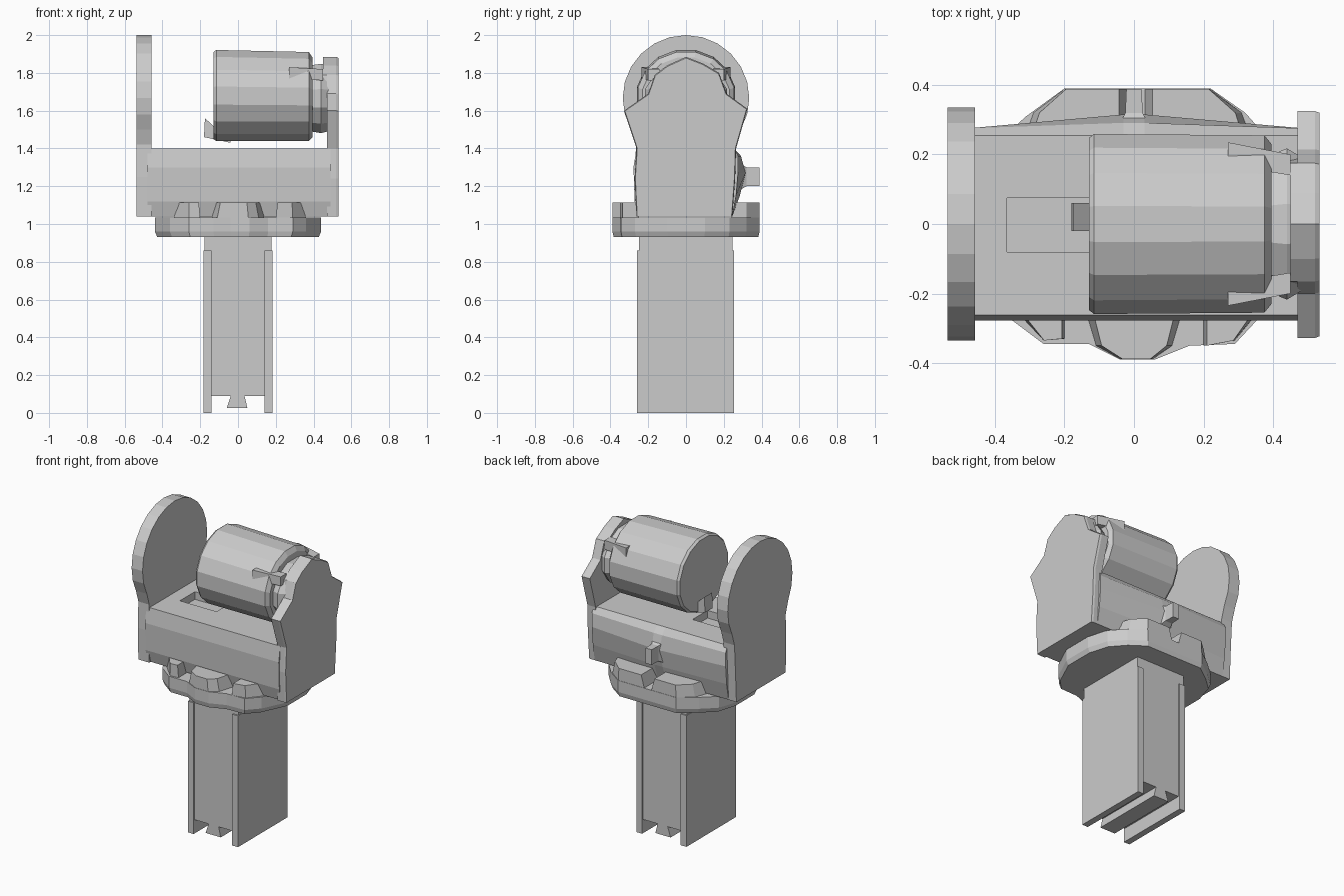
import bpy, bmesh
from math import sin, cos, pi, radians

if "Cube" in bpy.data.objects:
    bpy.data.objects.remove(bpy.data.objects["Cube"])


def finish(name, bm):
    bmesh.ops.recalc_face_normals(bm, faces=bm.faces)
    me = bpy.data.meshes.new(name)
    bm.to_mesh(me)
    bm.free()
    ob = bpy.data.objects.new(name, me)
    bpy.context.collection.objects.link(ob)
    return ob


def place(axis, p, t):
    return {'x': (t, p[0], p[1]), 'y': (p[0], t, p[1]), 'z': (p[0], p[1], t)}[axis]


def loft(name, axis, sections):
    """Skin a list of (position, profile) sections along an axis and cap the ends."""
    bm = bmesh.new()
    rings = [[bm.verts.new(place(axis, p, t)) for p in prof] for t, prof in sections]
    n = len(rings[0])
    for a, b in zip(rings, rings[1:]):
        for i in range(n):
            j = (i + 1) % n
            bm.faces.new((a[i], a[j], b[j], b[i]))
    bm.faces.new(rings[0])
    bm.faces.new(rings[-1])
    return finish(name, bm)


def prism(name, axis, prof, t0, t1):
    return loft(name, axis, [(t0, prof), (t1, prof)])


def rect(a0, a1, b0, b1):
    return [(a0, b0), (a1, b0), (a1, b1), (a0, b1)]


def ring(n, ry, rz, cz, cy=0.0):
    return [(cy + ry * cos(2 * pi * (i + .5) / n), cz + rz * sin(2 * pi * (i + .5) / n))
            for i in range(n)]


# Post with side plates and a dovetail tongue underneath
prism("post_body", 'z', rect(-.155, .155, -.25, .245), .09, .94)
for s, side in ((-1, "left"), (1, "right")):
    prism("post_plate_" + side, 'y',
          [(s * .15, .02), (s * .178, .005), (s * .178, .94), (s * .15, .94)], -.25, .245)
    # thin edge strips standing proud of the front and back
    prism("post_edge_" + side, 'z', rect(*sorted((s * .14, s * .182)), -.26, .255), 0.0, .86)
prism("post_tongue", 'y', [(-.06, .025), (.05, .025), (.032, .1), (-.035, .1)], -.25, .245)

# Turntable: flat base with chunky raised rim sections
outline = [(-.44, -.1), (-.36, -.27), (-.26, -.345), (-.13, -.345), (-.04, -.39),
           (.06, -.39), (.16, -.35), (.29, -.345), (.36, -.27), (.44, -.1),
           (.44, .1), (.40, .23), (.32, .32), (.22, .39), (-.2, .39), (-.31, .31),
           (-.40, .23), (-.44, .1)]
lower = [(x * .97, y * .98) for x, y in outline]
loft("turntable_base", 'z', [(.93, lower), (.96, outline), (1.035, outline)])
lobes = {
    "front_middle": [(-.14, -.25), (.14, -.25), (.11, -.35), (.055, -.388), (-.04, -.388), (-.11, -.35)],
    "front_left": [(-.34, -.25), (-.2, -.25), (-.2, -.33), (-.26, -.335)],
    "front_right": [(.2, -.25), (.36, -.25), (.29, -.335), (.2, -.35)],
    "back_left": [(-.32, .24), (-.02, .24), (-.02, .388), (-.2, .388), (-.29, .32)],
    "back_right": [(.03, .24), (.34, .24), (.31, .32), (.22, .388), (.03, .388)],
}
for key, prof in lobes.items():
    cx = sum(p[0] for p in prof) / len(prof)
    top = [(cx + (x - cx) * .85, y) for x, y in prof]
    loft("turntable_rim_" + key, 'z', [(1.03, prof), (1.115, top)])


# Cradle beam between the two cheeks, bulging at the back in the middle
def beam(bulge):
    return [(-.25, 1.04), (-.272, 1.12), (-.278, 1.3), (-.262, 1.40), (.255, 1.40),
            (.275 + bulge * .4, 1.36), (.275 + bulge, 1.27), (.265 + bulge * .5, 1.15), (.245, 1.04)]


cradle = loft("cradle_beam", 'x', [(-.48, beam(0)), (-.03, beam(.04)), (.03, beam(.04)), (.49, beam(0))])
cutter = prism("slot_cutter", 'z', rect(-.365, -.1, -.08, .075), 1.35, 1.5)
cutter.hide_render = True
cutter.hide_set(True)
mod = cradle.modifiers.new("slot", 'BOOLEAN')
mod.operation, mod.solver, mod.object = 'DIFFERENCE', 'EXACT', cutter

# Back knob
loft("back_knob", 'y', [(.27, rect(-.05, .05, 1.17, 1.33)), (.32, rect(-.025, .025, 1.2, 1.3)),
                        (.388, rect(-.022, .022, 1.2, 1.3))])

# Left cheek: big round plate on a straight foot
arc = [(.335 * cos(radians(a)), 1.667 + .333 * sin(radians(a))) for a in range(-30, 211, 15)]
cheek = [(-.265, 1.04), (.245, 1.04), (.255, 1.25), (.265, 1.42)] + arc + [(-.265, 1.42), (-.27, 1.25)]
prism("left_cheek", 'x', cheek, -.537, -.458)

# Right cheek: shouldered plate narrowing to a rounded head
shoulder = [(-.262, 1.04), (.245, 1.04), (.26, 1.24), (.265, 1.40), (.325, 1.61), (.215, 1.69),
            (.175, 1.80), (.09, 1.85), (0, 1.885), (-.1, 1.84), (-.165, 1.79),
            (-.2, 1.69), (-.328, 1.60), (-.262, 1.40), (-.272, 1.24)]
rim = [(y * .985, 1.45 + (z - 1.45) * .985 if z > 1.1 else z) for y, z in shoulder]
loft("right_cheek", 'x', [(.47, shoulder), (.52, shoulder), (.533, rim)])
prism("right_cheek_head", 'x', [(-.19, 1.66), (.2, 1.66), (.175, 1.8), (.09, 1.85),
                                (0, 1.885), (-.1, 1.84), (-.165, 1.79)], .45, .48)

# Drum with chamfered right end, and the collar holding it to the right cheek
loft("drum", 'x', [(-.13, ring(16, .252, .235, 1.68)), (-.115, ring(16, .264, .246, 1.68)),
                   (.375, ring(16, .26, .24, 1.675)), (.395, ring(16, .235, .215, 1.67))])
loft("drum_collar", 'x', [(.38, ring(12, .2, .18, 1.665)), (.44, ring(12, .225, .19, 1.665)),
                          (.48, ring(12, .2, .18, 1.665))])
# Small catch under the left end, and bracing tabs on the right end
prism("drum_catch", 'y', [(-.18, 1.46), (-.04, 1.43), (-.04, 1.50), (-.12, 1.51), (-.175, 1.56)], -.02, .06)
for s, side in ((-1, "front"), (1, "back")):
    loft("drum_tab_" + side, 'x', [(.27, rect(*sorted((s * .17, s * .235)), 1.77, 1.83)),
                                   (.45, rect(*sorted((s * .14, s * .2)), 1.76, 1.82))])
